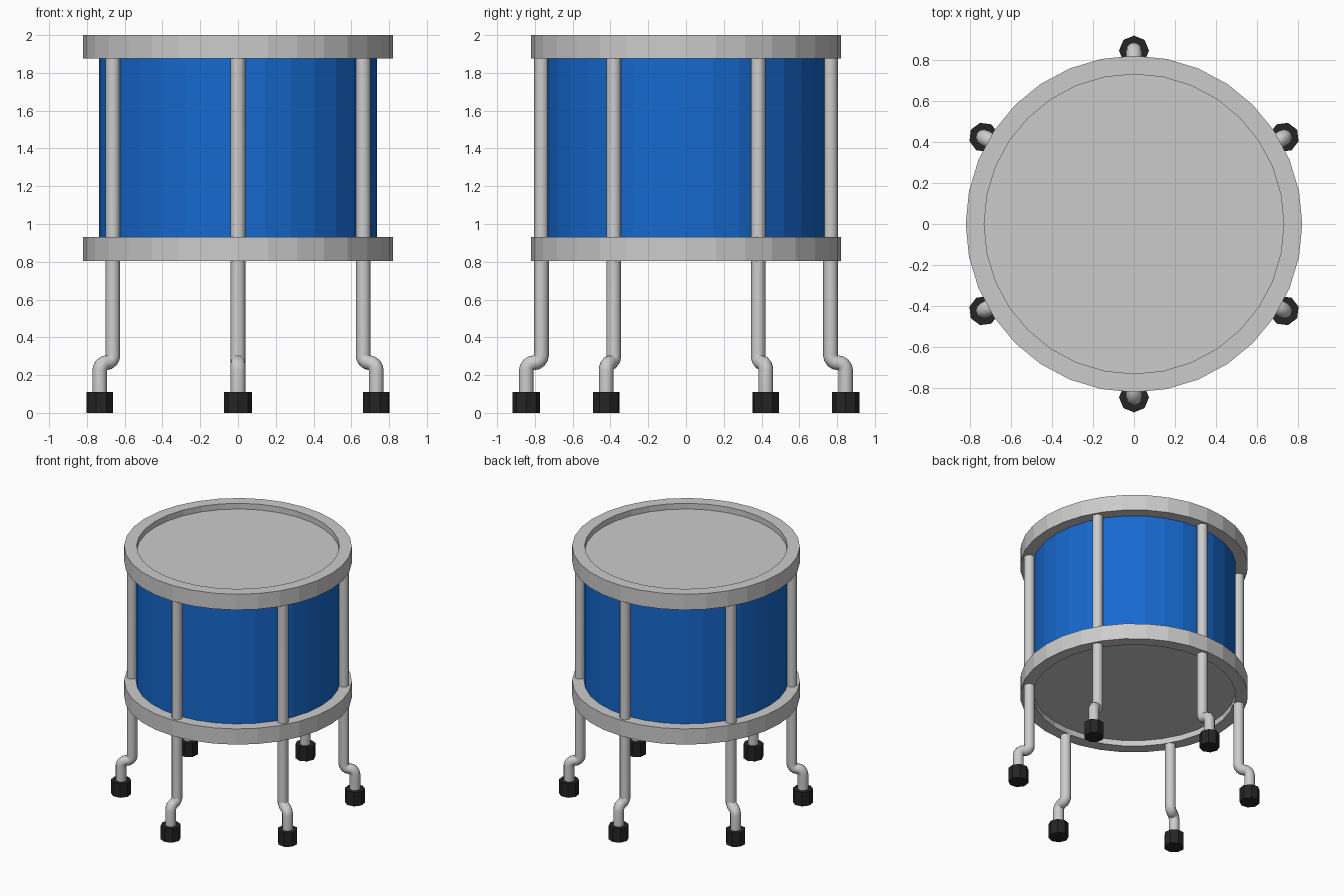
import bpy
from math import sin, cos, pi, radians

if "Cube" in bpy.data.objects:
    bpy.data.objects.remove(bpy.data.objects["Cube"])

SIDES = 32


def cylinder(name, sides, radius, z0, z1, x=0, y=0, turn=0, caps='NGON'):
    bpy.ops.mesh.primitive_cylinder_add(vertices=sides, radius=radius, depth=z1 - z0,
                                        end_fill_type=caps,
                                        location=(x, y, (z0 + z1) / 2), rotation=(0, 0, turn))
    obj = bpy.context.object
    obj.name = name
    return obj


def ring(name, r_in, r_out, z0, z1):
    # rectangular profile swept round the z axis
    profile = [(r_in, z0), (r_out, z0), (r_out, z1), (r_in, z1)]
    verts, faces = [], []
    for i in range(SIDES):
        a = 2 * pi * i / SIDES
        verts += [(r * cos(a), r * sin(a), z) for r, z in profile]
        j = (i + 1) % SIDES
        for k in range(4):
            m = (k + 1) % 4
            faces.append((4 * i + k, 4 * j + k, 4 * j + m, 4 * i + m))
    mesh = bpy.data.meshes.new(name)
    mesh.from_pydata(verts, [], faces)
    obj = bpy.data.objects.new(name, mesh)
    bpy.context.collection.objects.link(obj)
    return obj


def tube(name, points, radius):
    curve = bpy.data.curves.new(name, 'CURVE')
    curve.dimensions = '3D'
    curve.bevel_depth = radius
    curve.bevel_resolution = 4
    curve.use_fill_caps = True
    spline = curve.splines.new('POLY')
    spline.points.add(len(points) - 1)
    for p, co in zip(spline.points, points):
        p.co = (*co, 1)
    obj = bpy.data.objects.new(name, curve)
    bpy.context.collection.objects.link(obj)
    bpy.ops.object.select_all(action='DESELECT')
    obj.select_set(True)
    bpy.context.view_layer.objects.active = obj
    bpy.ops.object.convert(target='MESH')
    bpy.ops.object.shade_smooth_by_angle(angle=radians(50))
    return obj


def paint(name, color):
    mat = bpy.data.materials.new(name)
    mat.diffuse_color = color
    mat.use_nodes = True
    mat.node_tree.nodes["Principled BSDF"].inputs["Base Color"].default_value = mat.diffuse_color
    return mat


blue = paint("blue_lacquer", (0.008, 0.14, 0.62, 1))
black = paint("black_rubber", (0.018, 0.018, 0.018, 1))

# Drum body: open shell, two recessed heads, two rims
shell = cylinder("shell", SIDES, 0.735, 0.87, 1.94, caps='NOTHING')
shell.data.materials.append(blue)
cylinder("top_head", SIDES, 0.732, 1.93, 1.955)
cylinder("bottom_head", SIDES, 0.732, 0.85, 0.875)
ring("top_rim", 0.73, 0.82, 1.875, 2.0)
ring("bottom_rim", 0.73, 0.82, 0.805, 0.93)

# Leg path as (radius, z): straight post, S-bend outward, short drop into the foot
R_POST, R_FOOT, Z_MID, BEND = 0.765, 0.845, 0.265, 0.04
path = [(R_POST, 1.89)]
for i in range(5):
    t = pi / 2 * i / 4
    path.append((R_POST + BEND * (1 - cos(t)), Z_MID + BEND * (1 - sin(t))))
for i in range(1, 5):
    t = pi / 2 * i / 4
    path.append((R_FOOT - BEND * (1 - sin(t)), Z_MID - BEND * (1 - cos(t))))
path.append((R_FOOT, 0.09))

# Six legs with octagonal rubber feet
for n in range(6):
    a = radians(30 + 60 * n)
    tube(f"leg_{n + 1}", [(r * cos(a), r * sin(a), z) for r, z in path], 0.039)
    foot = cylinder(f"foot_{n + 1}", 8, 0.073, 0, 0.11,
                    R_FOOT * cos(a), R_FOOT * sin(a), a)
    foot.data.materials.append(black)
